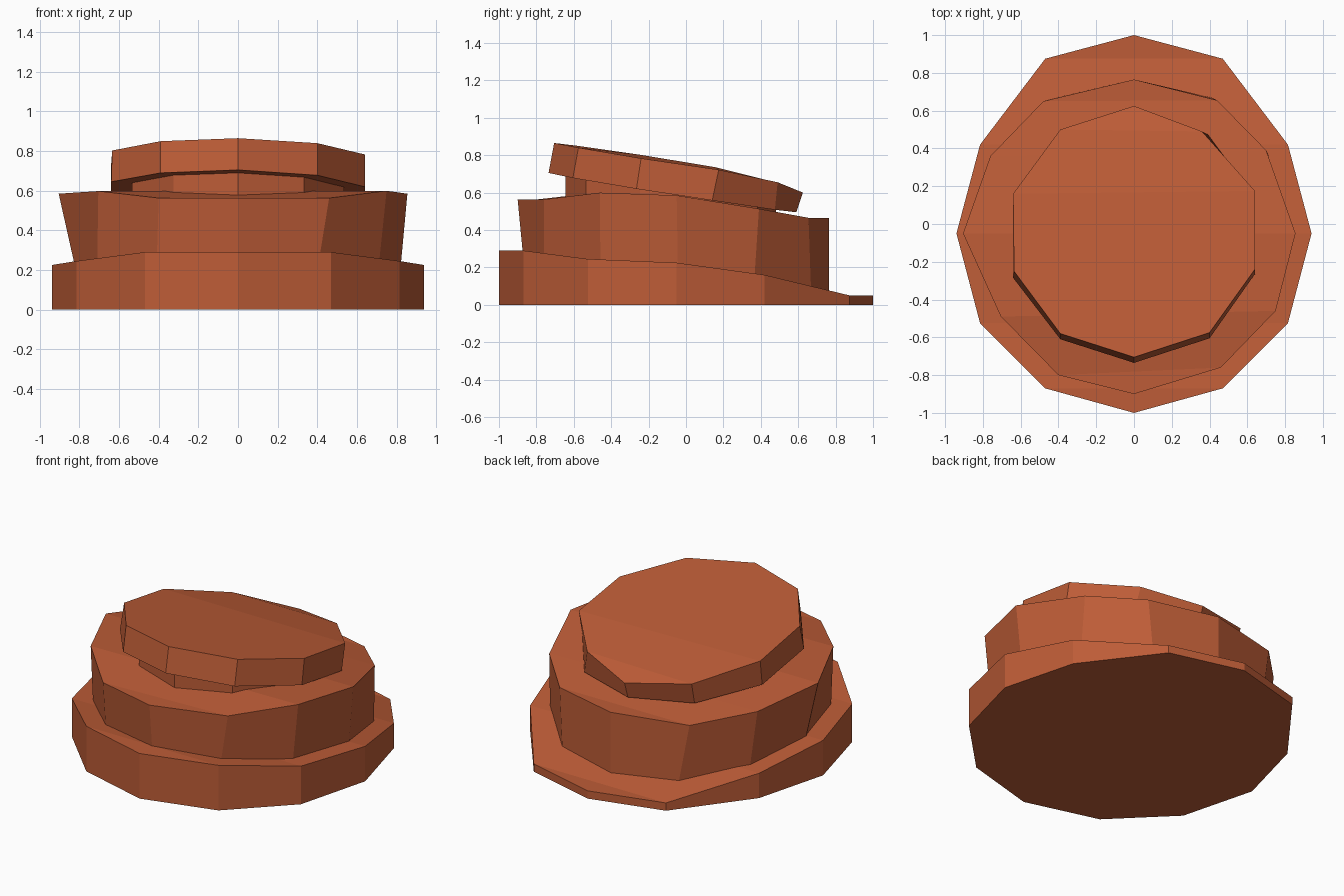
import bpy, bmesh

if "Cube" in bpy.data.objects:
    bpy.data.objects.remove(bpy.data.objects["Cube"])

clay = bpy.data.materials.new("terracotta")
clay.diffuse_color = (0.51, 0.108, 0.038, 1)
clay.use_nodes = True
clay.node_tree.nodes["Principled BSDF"].inputs["Base Color"].default_value = clay.diffuse_color


def lerp(table, y):
    """Height at depth y from a list of (y, z) pairs."""
    if y <= table[0][0]:
        return table[0][1]
    for (y0, z0), (y1, z1) in zip(table, table[1:]):
        if y <= y1:
            return z0 + (z1 - z0) * (y - y0) / (y1 - y0)
    return table[-1][1]


def slab(name, low, high):
    """Faceted slab between two rings, counter-clockwise from the front point."""
    bm = bmesh.new()
    n = len(low)
    rings = [[bm.verts.new(p) for p in r] for r in (low, high)]
    for i in range(n):
        j = (i + 1) % n
        bm.faces.new((rings[0][i], rings[0][j], rings[1][j], rings[1][i]))
    # caps made from strips running left to right
    for r in rings:
        for i in range(n // 2):
            strip = []
            for k in (i, i + 1, n - i - 1, (n - i) % n):
                if r[k] not in strip:
                    strip.append(r[k])
            bm.faces.new(strip)
    bmesh.ops.recalc_face_normals(bm, faces=bm.faces)
    me = bpy.data.meshes.new(name)
    bm.to_mesh(me)
    bm.free()
    me.materials.append(clay)
    ob = bpy.data.objects.new(name, me)
    bpy.context.collection.objects.link(ob)
    return ob


def mirrored(half):
    return half + [(-x, y) for x, y in half[-2:0:-1]]


# Lower tier: twelve-sided, sloping down to the back
base = mirrored([(0, -1), (0.47, -0.87), (0.815, -0.525), (0.94, -0.05),
                 (0.815, 0.42), (0.47, 0.875), (0, 1)])
base_z = [(-0.87, 0.29), (-0.525, 0.245), (-0.05, 0.225), (0.42, 0.16), (0.875, 0.05)]
slab("lower_tier", [(x, y, 0) for x, y in base],
     [(x, y, lerp(base_z, y)) for x, y in base])

# Middle tier: slightly irregular, flaring upwards
mid = [(0, -0.9), (0.46, -0.76), (0.75, -0.46), (0.855, -0.05), (0.70, 0.39),
       (0.44, 0.655), (0, 0.765), (-0.48, 0.65), (-0.76, 0.36), (-0.905, -0.05),
       (-0.705, -0.49), (-0.40, -0.80)]
mid_z = [(-0.76, 0.563), (-0.475, 0.60), (-0.05, 0.585), (0.38, 0.515), (0.65, 0.465)]
slab("middle_tier",
     [(x * 0.872, y * 0.872 if y < 0.8 else y * 0.765,
       lerp(base_z, y * 0.872) - 0.02) for x, y in base],
     [(x, y, lerp(mid_z, y)) for x, y in mid])

# Cap: ten-sided tilted disc
cap = [(0, -0.705, 0.865), (0.40, -0.575, 0.84), (0.64, -0.24, 0.783),
       (0.64, 0.175, 0.722), (0.36, 0.49, 0.655), (0, 0.625, 0.60),
       (-0.39, 0.50, 0.65), (-0.64, 0.16, 0.735), (-0.635, -0.25, 0.803),
       (-0.39, -0.58, 0.85)]
under = [(0, -0.735, 0.705), (0.40, -0.605, 0.678), (0.64, -0.265, 0.62),
         (0.64, 0.14, 0.558), (0.39, 0.475, 0.508), (0, 0.59, 0.495),
         (-0.39, 0.47, 0.515), (-0.64, 0.14, 0.575), (-0.64, -0.285, 0.645),
         (-0.39, -0.61, 0.69)]
slab("cap", under, cap)

# Neck: narrower ring joining the cap to the middle tier
neck = [(x * 0.835, -0.08 + (y + 0.07) * 0.85) for x, y, z in under]
under_z = [(y, z) for x, y, z in under[:6]]
slab("neck", [(x, y, lerp(mid_z, y) - 0.02) for x, y in neck],
     [(x, y, lerp(under_z, y) + 0.02) for x, y in neck])
